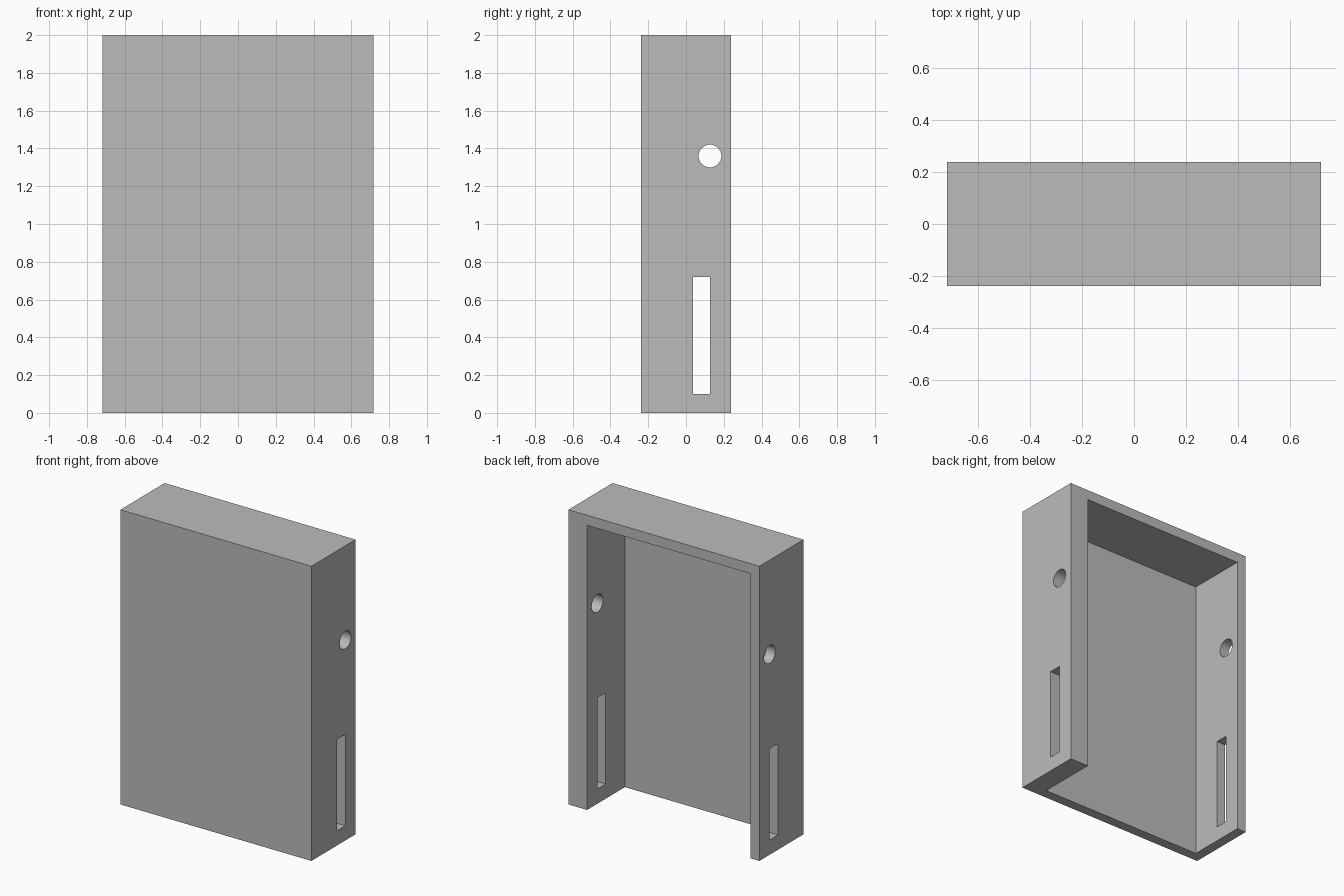
import bpy
import math

default_cube = bpy.data.objects.get("Cube")
if default_cube:
    bpy.data.objects.remove(default_cube, do_unlink=True)

# Overall size and wall thicknesses
HALF_X, HALF_Y, HEIGHT = 0.717, 0.237, 2.0
WALL = 0.068
THICK_WALL = 0.14

grey = bpy.data.materials.new("plain_grey")
grey.use_nodes = True
grey.diffuse_color = (0.5, 0.5, 0.5, 1)
grey.node_tree.nodes["Principled BSDF"].inputs["Base Color"].default_value = (0.5, 0.5, 0.5, 1)


def box(name, low, high):
    """Box between two opposite corners."""
    centre = [(a + b) / 2 for a, b in zip(low, high)]
    bpy.ops.mesh.primitive_cube_add(size=1, location=centre)
    obj = bpy.context.object
    obj.name = name
    obj.scale = [b - a for a, b in zip(low, high)]
    bpy.ops.object.transform_apply(location=False, rotation=False, scale=True)
    return obj


def cut(target, cutter):
    """Subtract the cutter from the target and remove the cutter."""
    cutter.hide_render = True
    mod = target.modifiers.new("cut", 'BOOLEAN')
    mod.operation = 'DIFFERENCE'
    mod.solver = 'EXACT'
    mod.object = cutter
    bpy.context.view_layer.objects.active = target
    bpy.ops.object.modifier_apply(modifier=mod.name)
    bpy.data.objects.remove(cutter, do_unlink=True)


# Cover block
cover = box("cover", (-HALF_X, -HALF_Y, 0), (HALF_X, HALF_Y, HEIGHT))
cover.data.materials.append(grey)

# Cavity, open at the back and bottom, with one thicker side wall
cut(cover, box("cavity_cutter", (WALL - HALF_X, WALL - HALF_Y, -1),
               (HALF_X - THICK_WALL, 1, HEIGHT - WALL)))

# Tall slots through both side walls
cut(cover, box("slot_cutter", (-1, 0.037, 0.1), (1, 0.127, 0.72)))

# Round holes through both side walls
bpy.ops.mesh.primitive_cylinder_add(vertices=48, radius=0.06, depth=2,
                                    location=(0, 0.127, 1.36),
                                    rotation=(0, math.pi / 2, 0))
cut(cover, bpy.context.object)

# Smooth hole walls, sharp edges elsewhere
bpy.ops.object.select_all(action='DESELECT')
cover.select_set(True)
bpy.context.view_layer.objects.active = cover
bpy.ops.object.shade_smooth_by_angle(angle=math.radians(30))
